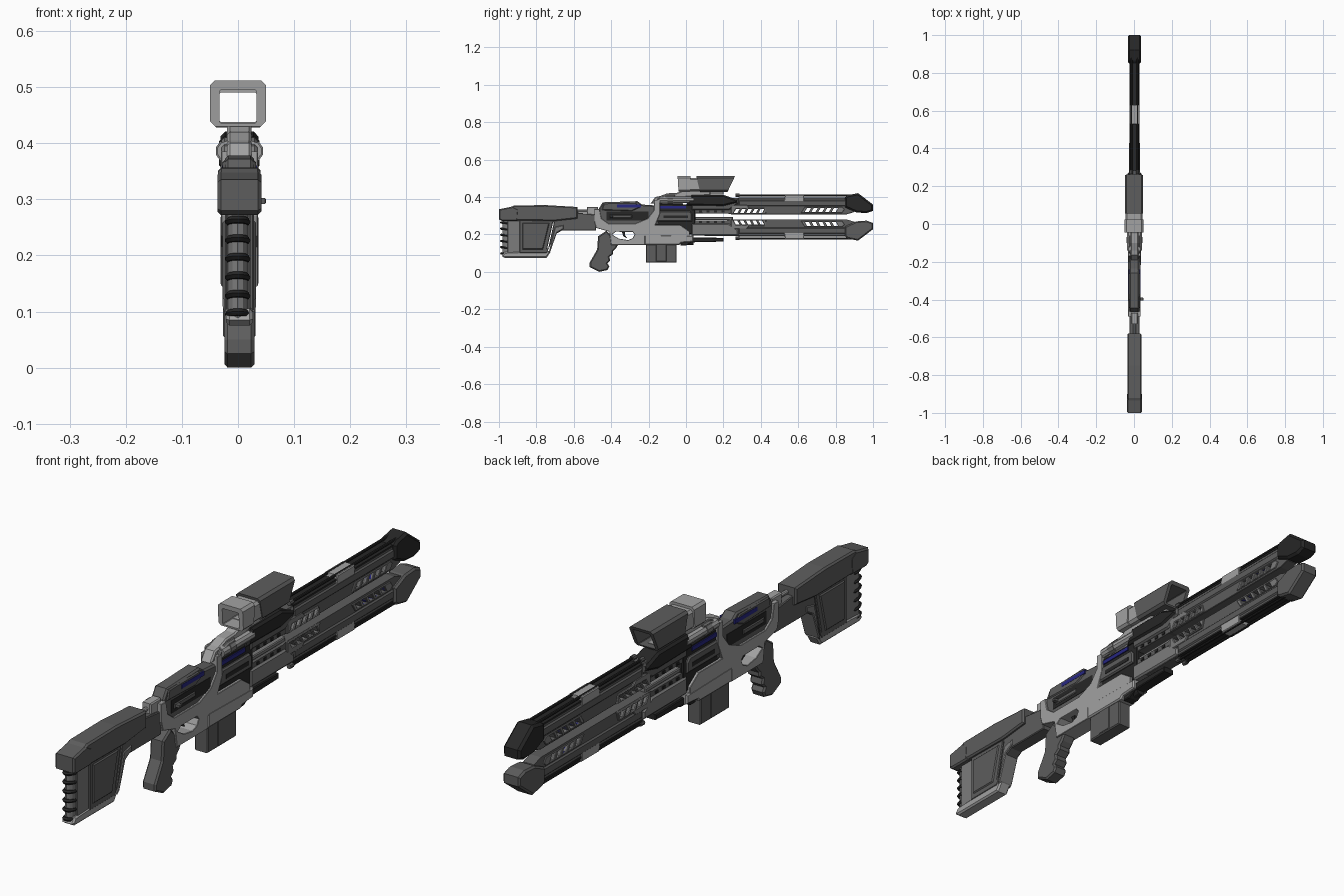
import bpy, bmesh, math
from mathutils import Matrix

if "Cube" in bpy.data.objects:
    bpy.data.objects.remove(bpy.data.objects["Cube"])

CX = 0.0025   # body centre line
MID = 0.588   # twice the height of the barrel gap centre


def material(name, c):
    m = bpy.data.materials.new(name)
    m.diffuse_color = (*c, 1)
    m.use_nodes = True
    m.node_tree.nodes["Principled BSDF"].inputs["Base Color"].default_value = m.diffuse_color
    return m


LIGHT = material("light_grey", (0.36, 0.36, 0.36))
MIDG = material("mid_grey", (0.2, 0.2, 0.2))
DARK = material("dark_grey", (0.11, 0.11, 0.11))
BLACK = material("black", (0.02, 0.02, 0.02))
BLUE = material("blue", (0.02, 0.02, 0.22))
AXES = Matrix(((0, 0, 1, 0), (1, 0, 0, 0), (0, 1, 0, 0), (0, 0, 0, 1)))


def finish(bm, name, mat):
    bmesh.ops.recalc_face_normals(bm, faces=bm.faces)
    me = bpy.data.meshes.new(name)
    bm.to_mesh(me)
    bm.free()
    me.materials.clear()
    me.materials.append(mat)
    for p in me.polygons:
        p.material_index = 0
        p.use_smooth = False
    ob = bpy.data.objects.new(name, me)
    bpy.context.collection.objects.link(ob)
    return ob


def plate(name, pts, hw, mat=DARK, bev=0.004, holes=(), x=CX):
    """Side profile (y, z) with optional holes, extruded across x and chamfered."""
    cu = bpy.data.curves.new(name, 'CURVE')
    cu.dimensions, cu.fill_mode, cu.extrude = '2D', 'BOTH', hw
    for loop in (pts, *holes):
        s = cu.splines.new('POLY')
        s.points.add(len(loop) - 1)
        for p, (y, z) in zip(s.points, loop):
            p.co = (y, z, 0, 1)
        s.use_cyclic_u, s.use_smooth = True, False
    tmp = bpy.data.objects.new("tmp", cu)
    bpy.context.collection.objects.link(tmp)
    me = bpy.data.meshes.new_from_object(tmp.evaluated_get(bpy.context.evaluated_depsgraph_get()))
    bpy.data.objects.remove(tmp)
    bm = bmesh.new()
    bm.from_mesh(me)
    bpy.data.meshes.remove(me)
    bmesh.ops.remove_doubles(bm, verts=bm.verts, dist=1e-5)
    bm.transform(Matrix.Translation((x, 0, 0)) @ AXES)
    bmesh.ops.recalc_face_normals(bm, faces=bm.faces)
    if bev:
        rim = [e for e in bm.edges if len(e.link_faces) == 2 and
               sum(abs(f.normal.x) > 0.9 for f in e.link_faces) == 1]
        bmesh.ops.bevel(bm, geom=rim, offset=bev, segments=1, affect='EDGES', clamp_overlap=True)
    return finish(bm, name, mat)


def box(name, y0, y1, z0, z1, hw, mat=DARK, bev=0.0, x=CX):
    return plate(name, [(y0, z0), (y1, z0), (y1, z1), (y0, z1)], hw, mat, bev, x=x)


def flip(pts):
    return [(y, MID - z) for y, z in pts]


def slots(y0, y1, n, z0, z1, lean=0.012, fill=0.6):
    step = (y1 - y0) / n
    return [[(a, z0), (a + step * fill, z0), (a + step * fill + lean, z1), (a + lean, z1)]
            for a in (y0 + i * step for i in range(n))]


def rod(name, y0, y1, x, z, r, mat, sides=10):
    bm = bmesh.new()
    bmesh.ops.create_cone(bm, cap_ends=True, segments=sides, radius1=r, radius2=r, depth=y1 - y0,
                          matrix=Matrix.Translation((x, (y0 + y1) / 2, z)) @ Matrix.Rotation(math.pi / 2, 4, 'X'))
    return finish(bm, name, mat)


def tube(name, hw, z0, z1, t, back, front, mat):
    """Hollow square tube along y; back and front give y at the bottom and top."""
    def ring(w, a, b, c):
        return [(-w, a + c), (-w, b - c), (-w + c, b), (w - c, b), (w, b - c), (w, a + c), (w - c, a), (-w + c, a)]
    bm = bmesh.new()
    loops = []
    for w, a, b, c, e in ((hw, z0, z1, .009, back), (hw, z0, z1, .009, front),
                          (hw - t, z0 + .006, z1 - t, .002, front), (hw - t, z0 + .006, z1 - t, .002, back)):
        loops.append([bm.verts.new((px, e[0] + (e[1] - e[0]) * (pz - z0) / (z1 - z0), pz))
                      for px, pz in ring(w, a, b, c)])
    for k in range(4):
        A, B = loops[k], loops[(k + 1) % 4]
        for i in range(8):
            j = (i + 1) % 8
            bm.faces.new((A[i], A[j], B[j], B[i]))
    return finish(bm, name, mat)


# Stock: beam, butt cap, side panel with seam, arm to the receiver
plate("stock_beam", [(-.97, .275), (-.985, .325), (-.92, .355), (-.75, .357), (-.58, .347), (-.58, .285),
                     (-.7, .272)], .038, DARK, .009)
plate("butt_cap", [(-1, .28), (-1, .335), (-.925, .35), (-.895, .335), (-.9, .272), (-.985, .272)], .039, DARK, .006)
plate("stock_panel", [(-.89, .1), (-.745, .1), (-.70, .2), (-.665, .22), (-.48, .22), (-.48, .305), (-.59, .318),
                      (-.89, .3)], .026, DARK, .005, holes=[[(-.742, .125), (-.737, .125), (-.706, .265), (-.711, .265)]])
plate("stock_inset", [(-.875, .12), (-.765, .12), (-.73, .262), (-.875, .262)], .03, DARK, .004)
plate("stock_edge", [(-.735, .1), (-.725, .11), (-.69, .21), (-.655, .23), (-.655, .25), (-.70, .24)], .03, MIDG, .003)
plate("stock_base", [(-.985, .085), (-.97, .105), (-.74, .115), (-.725, .105), (-.745, .075), (-.97, .075)],
      .024, LIGHT, .006)
box("butt_spine", -.955, -.88, .09, .275, .02, MIDG, .003)
bm = bmesh.new()
bmesh.ops.create_cone(bm, cap_ends=True, segments=12, radius1=.018, radius2=.018, depth=.19,
                      matrix=Matrix.Translation((CX - .003, -.957, .18)) @ Matrix.Diagonal((1, 1.4, 1, 1)))
finish(bm, "butt_column", MIDG)
for i in range(6):
    bpy.ops.mesh.primitive_torus_add(location=(CX - .003, -.96, .095 + i * .033), rotation=(-.15, 0, 0),
                                     major_radius=.016, minor_radius=.007, major_segments=16, minor_segments=6)
    o = bpy.context.object
    o.name, o.scale = f"butt_ridge_{i + 1}", (1, 1.55, 1)
    o.data.materials.append(BLACK)
    bpy.ops.object.shade_smooth_by_angle()
rod("neck_rod", -.6, -.45, CX, .325, .008, LIGHT)
box("neck_block", -.53, -.47, .3, .347, .018, LIGHT, .004)

# Receiver: dark upper, recess, light frame with trigger opening
plate("receiver_upper", [(-.47, .25), (-.465, .34), (-.445, .372), (-.26, .378), (-.235, .36), (-.16, .355),
                         (-.14, .25)], .026, DARK, .006)
plate("receiver_top_cover", [(-.45, .33), (-.44, .368), (-.27, .37), (-.245, .345), (-.29, .325)], .03, DARK, .004)
box("receiver_recess", -.425, -.2, .275, .322, .0275, BLACK)
box("receiver_bar", -.41, -.29, .287, .305, .031, DARK, .003)
box("rear_blue_strip", -.37, -.24, .345, .36, .031, BLUE)
plate("receiver_frame", [(-.49, .335), (-.463, .335), (-.452, .285), (-.415, .258), (-.27, .258), (-.205, .285),
                         (-.17, .33), (-.17, .385), (-.14, .385), (-.14, .31), (-.165, .25), (-.03, .25), (.02, .215),
                         (.02, .19), (-.22, .19), (-.22, .145), (-.4, .145), (-.41, .215), (-.48, .235), (-.49, .27)],
      .033, LIGHT, .006,
      holes=[[(-.395, .2), (-.375, .215), (-.285, .213), (-.275, .2), (-.285, .18), (-.31, .17), (-.36, .178)]])
plate("trigger", [(-.345, .22), (-.325, .22), (-.325, .195), (-.315, .18), (-.335, .19)], .007, BLACK, 0)
box("side_knob", -.405, -.39, .292, .302, .012, DARK, .002, x=.038)

# Pistol grip with finger notches
plate("grip", [(-.425, .22), (-.36, .15), (-.375, .125), (-.39, .11), (-.39, .095), (-.41, .08), (-.405, .06),
               (-.42, .045), (-.41, .03), (-.42, .01), (-.465, 0), (-.515, .025), (-.515, .05), (-.475, .12),
               (-.47, .19)], .027, DARK, .006)

# Magazine and its well
plate("magazine_well", [(-.222, .145), (-.035, .145), (-.025, .155), (.04, .16), (.04, .195), (-.222, .2)],
      .034, LIGHT, .006)
box("magazine", -.215, -.05, .05, .15, .027, DARK, .004)
box("magazine_rib", -.16, -.105, .055, .15, .029, DARK, .002)

# Front receiver block with layered dark covers
plate("front_block", [(-.16, .2), (.03, .2), (.05, .22), (.05, .36), (-.16, .365)], .024, BLACK, .004)
plate("bolt_cover", [(-.16, .27), (-.14, .325), (.02, .325), (.033, .31), (.033, .27)], .033, DARK, .005)
box("bolt_slot", -.12, .01, .287, .302, .0345, BLACK)
box("front_blue_strip", -.15, .0, .338, .353, .028, BLUE)
plate("lower_rail_mount", [(-.03, .14), (.0, .14), (.03, .158), (.2, .162), (.2, .182), (-.03, .185)], .022, BLACK, .003)
rod("under_tube", -.03, .04, CX, .16, .017, BLACK, 12)

# Twin barrel rails, mirrored about the gap, with slanted vents
near = slots(.255, .42, 5, .314, .336)
far = slots(.635, .815, 5, .32, .342)
upper_rail = [(.03, .312), (.03, .38), (.1, .395), (.87, .395), (.93, .36), (.9, .32), (.86, .308), (.24, .308), (.22, .312)]
tip = [(.85, .345), (.85, .398), (.865, .41), (.92, .421), (1, .36), (1, .326), (.965, .314), (.91, .318)]
near_plate = [(.24, .309), (.43, .309), (.42, .342), (.34, .342), (.325, .358), (.24, .358)]
far_plate = [(.615, .316), (.835, .316), (.848, .335), (.835, .347), (.635, .347)]
collar = [(.52, .36), (.63, .36), (.63, .412), (.53, .412)]
shoulder = [(.03, .33), (.23, .33), (.28, .365), (.28, .393), (.03, .393)]
for tag, f in (("upper", lambda p: p), ("lower", flip)):
    hn, hf = [f(h) for h in near], [f(h) for h in far]
    plate(tag + "_rail", f(upper_rail), .022, DARK, .004, holes=hn + hf)
    plate(tag + "_rail_shoulder", f(shoulder), .029, MIDG if tag == "lower" else DARK, .006)
    plate(tag + "_rail_flank", f([(.28, .35), (.86, .35), (.86, .385), (.28, .385)]), .027, DARK, .006)
    plate(tag + "_near_vent", f(near_plate), .029, MIDG, .003, holes=hn)
    plate(tag + "_far_vent", f(far_plate), .026, MIDG, .002, holes=hf)
    plate(tag + "_vent_liner", f(far_plate), .02, BLUE, 0, holes=hf)
    plate(tag + "_muzzle", f(tip), .034, BLACK if tag == "upper" else DARK, .009)
    plate(tag + "_collar", f(collar), .026, LIGHT, .003)
    plate(tag + "_rail_cap", f([(.28, .392), (.86, .392), (.86, .399), (.28, .399)]), .024, BLACK, 0)
    for s in (-1, 1):
        z = f([(0, .409)])[0][1]
        rod(f"{tag}_rod_{s}", .27, .9, CX + s * .016, z, .005, BLACK, 8)
        rod(f"{tag}_rod_end_{s}", .265, .285, CX + s * .016, z, .009, DARK, 8)
        for k in range(4):
            plate(f"{tag}_rivet_{s}_{k}", f([(.07 + k * .04, .317), (.085 + k * .04, .317), (.085 + k * .04, .327),
                                             (.07 + k * .04, .327)]), .004, BLACK, 0, x=CX + s * .021)
box("inner_barrel", .03, .25, .277, .293, .014, MIDG, .003)

# Scope mount, shroud and side cylinders
plate("scope_shroud", [(.0, .355), (.2, .352), (.275, .37), (.275, .385), (.2, .412), (.03, .412)], .036, BLACK, .008)
plate("scope_mount", [(-.19, .365), (-.165, .4), (-.14, .405), (-.1, .42), (-.05, .422), (-.02, .434), (.13, .434),
                      (.13, .41), (.0, .4), (-.02, .36)], .022, LIGHT, .005)
plate("mount_step", [(-.165, .365), (-.15, .395), (-.1, .41), (-.06, .41), (-.06, .37)], .032, MIDG, .005)
for s in (-1, 1):
    rod(f"mount_cylinder_{s}", -.14, .04, CX + s * .022, .386, .018, LIGHT)
    rod(f"mount_cylinder_cap_{s}", -.1, -.07, CX + s * .022, .386, .021, MIDG)
box("scope_foot", -.03, .2, .415, .436, .014, LIGHT, .002, x=0)

# Scope: hollow eyepiece, body and slanted hood
tube("scope_eyepiece", .05, .43, .512, .017, (-.04, -.045), (.02, .025), LIGHT)
tube("scope_body", .045, .432, .502, .012, (.015, .015), (.085, .085), LIGHT)
tube("scope_hood", .048, .428, .512, .013, (.075, .055), (.222, .262), DARK)
